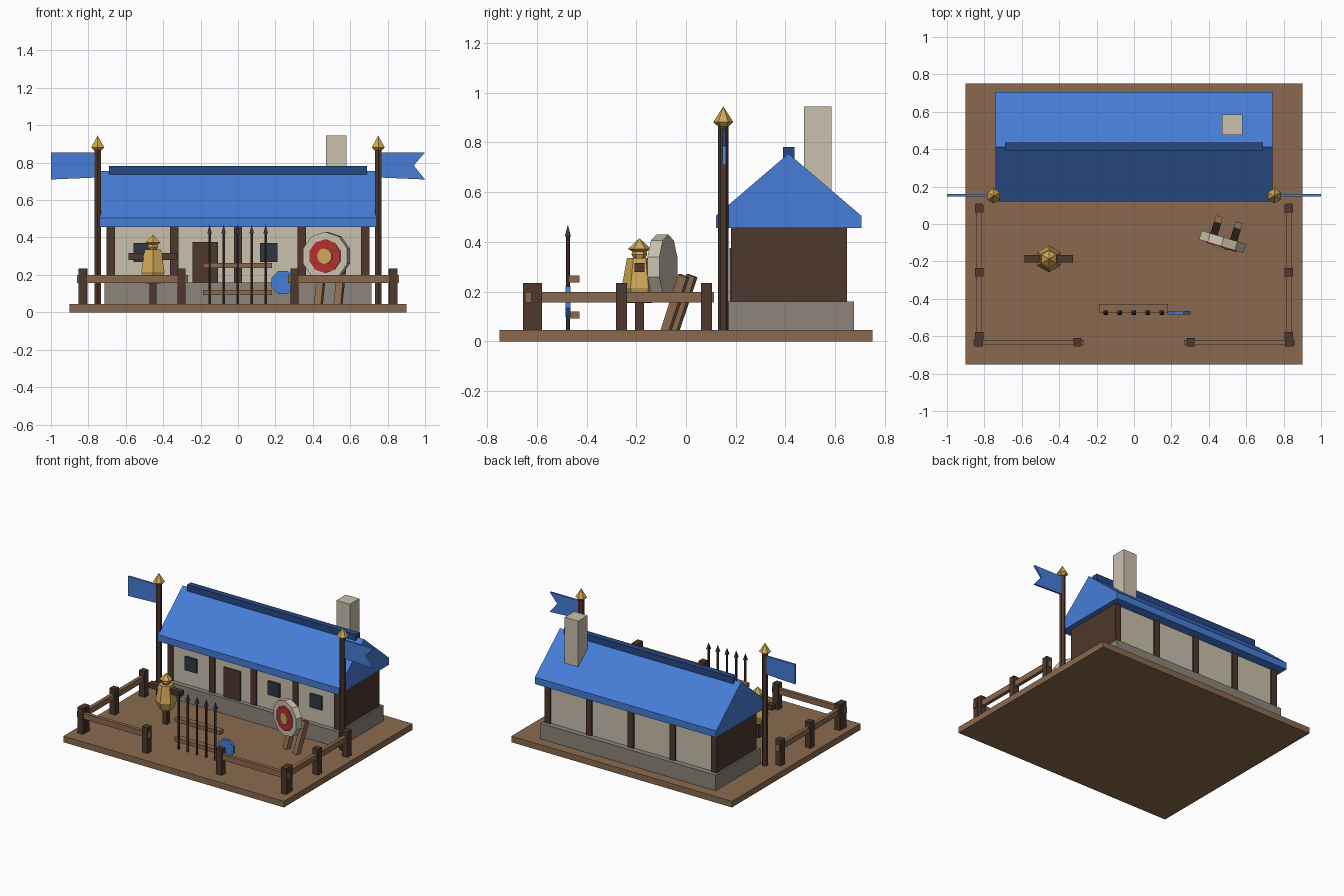
import bpy, bmesh, math
from mathutils import Matrix, Vector

if "Cube" in bpy.data.objects:
    bpy.data.objects.remove(bpy.data.objects["Cube"], do_unlink=True)


def material(name, *rgb):
    lin = [((c / 255 + 0.055) / 1.055) ** 2.4 for c in rgb] + [1]
    m = bpy.data.materials.new(name)
    m.use_nodes = True
    m.diffuse_color = lin
    m.node_tree.nodes["Principled BSDF"].inputs["Base Color"].default_value = lin
    return m


WOOD = material("light wood", 138, 106, 78)
TIMBER = material("dark timber", 78, 56, 45)
STONE = material("grey stone", 140, 133, 123)
PLASTER = material("pale plaster", 202, 193, 174)
BLUE = material("bright blue", 70, 125, 215)
NAVY = material("navy blue", 37, 72, 135)
GOLD = material("straw gold", 208, 168, 86)
RED = material("target red", 178, 50, 48)
SLATE = material("dark slate", 48, 55, 68)


def finish(bm, name, mat, matrix=None):
    bmesh.ops.recalc_face_normals(bm, faces=bm.faces)
    mesh = bpy.data.meshes.new(name)
    bm.to_mesh(mesh)
    bm.free()
    mesh.materials.append(mat)
    ob = bpy.data.objects.new(name, mesh)
    bpy.context.collection.objects.link(ob)
    if matrix is not None:
        ob.matrix_world = matrix
    return ob


def box(name, mat, x, y, z, matrix=None):
    """Box from three (low, high) ranges."""
    bm = bmesh.new()
    bmesh.ops.create_cube(bm, size=1)
    for v in bm.verts:
        v.co = [(a + b) / 2 + c * (b - a) for (a, b), c in zip((x, y, z), v.co)]
    return finish(bm, name, mat, matrix)


def span(c, size):
    return (c - size / 2, c + size / 2)


def lathe(name, mat, profile, sides, matrix):
    """Solid of stacked rings, profile is (radius, height); radius 0 is a tip."""
    bm = bmesh.new()
    rings = []
    for r, h in profile:
        angles = [math.tau * (i + 0.5) / sides for i in range(sides)]
        rings.append([bm.verts.new((r * math.cos(a), r * math.sin(a), h)) for a in angles]
                     if r else [bm.verts.new((0, 0, h))])
    for lo, hi in zip(rings, rings[1:]):
        for i in range(sides):
            j = (i + 1) % sides
            if len(hi) == 1:
                bm.faces.new((lo[i], lo[j], hi[0]))
            else:
                bm.faces.new((lo[i], lo[j], hi[j], hi[i]))
    for ring in (rings[0], rings[-1]):
        if len(ring) > 1:
            bm.faces.new(ring)
    return finish(bm, name, mat, matrix)


def prism(name, mat, outline, depth, matrix=None):
    """Extrude a list of points along a vector."""
    bm = bmesh.new()
    face = bm.faces.new([bm.verts.new(p) for p in outline])
    new = bmesh.ops.extrude_face_region(bm, geom=[face])["geom"]
    bmesh.ops.translate(bm, vec=depth, verts=[g for g in new if isinstance(g, bmesh.types.BMVert)])
    return finish(bm, name, mat, matrix)


def at(x, y, z=0):
    return Matrix.Translation((x, y, z))


G = 0.045  # ground level

# Yard and building body
box("ground_slab", WOOD, (-0.9, 0.9), (-0.75, 0.75), (0, G))
box("foundation", STONE, (-0.715, 0.715), (0.155, 0.675), (G, 0.16))
box("plaster_walls", PLASTER, (-0.69, 0.69), (0.19, 0.635), (0.16, 0.47))
for i in range(5):
    box("wall_frame", TIMBER, span(-0.68 + 0.34 * i, G), (0.18, 0.647), (0.16, 0.47))
box("door", TIMBER, span(-0.175, 0.135), (0.175, 0.2), (0.16, 0.375))
for x in (-0.51, 0.165, 0.51):
    box("window", SLATE, span(x, 0.095), (0.175, 0.2), (0.27, 0.37))

# Roof
prism("roof", BLUE, [(-0.74, y, z) for y, z in
                     ((0.12, 0.455), (0.705, 0.455), (0.705, 0.505), (0.412, 0.755), (0.12, 0.505))],
      (1.48, 0, 0))
box("ridge_cap", NAVY, (-0.69, 0.69), span(0.413, 0.045), (0.735, 0.782))
box("chimney", PLASTER, (0.47, 0.58), (0.475, 0.585), (0.55, 0.945))

# Flag poles and flags
for s in (-1, 1):
    lathe("flag_pole", TIMBER, [(0.021, G), (0.021, 0.88)], 6, at(s * 0.75, 0.15))
    lathe("pole_finial", GOLD, [(0.022, 0.865), (0.04, 0.882), (0, 0.945)], 6, at(s * 0.75, 0.15))
    tail = [(1.0, 0.855), (0.94, 0.785), (1.0, 0.71)] if s > 0 else [(1.0, 0.855), (1.0, 0.71)]
    prism("flag", BLUE, [(s * x, 0.146, z) for x, z in [(0.765, 0.72), (0.765, 0.855)] + tail],
          (0, 0.014, 0))

# Fence: side runs and the two front runs beside the gate
for s in (-1, 1):
    posts = [(s * 0.828, 0.083 - 0.342 * i) for i in range(3)]
    posts += [(s * 0.83, -0.632), (s * 0.302, -0.632)]
    for x, y in posts:
        box("fence_post", TIMBER, span(x, G), span(y, G), (G, 0.235))
    box("side_rail", WOOD, span(s * 0.828, 0.026), (-0.635, 0.112), (0.156, 0.198))
    box("front_rail", WOOD, span(s * 0.564, 0.596), span(-0.634, 0.026), (0.156, 0.198))

# Training dummy
dummy = at(-0.455, -0.187)
box("dummy_post", TIMBER, span(0, 0.036), span(0, 0.036), (G, 0.34), dummy)
lathe("dummy_body", GOLD, [(0.05, 0.155), (0.072, 0.215), (0.05, 0.335)], 6, dummy)
box("dummy_arms", TIMBER, span(0, 0.26), span(0, 0.04), (0.279, 0.316), dummy)
lathe("dummy_head", GOLD, [(0.022, 0.33), (0.032, 0.35), (0.025, 0.375)], 6, dummy)
lathe("dummy_hat", GOLD, [(0.03, 0.362), (0.046, 0.372), (0, 0.415)], 6, dummy)

# Archery target, turned slightly, on two leaning legs
target = at(0.473, -0.095) @ Matrix.Rotation(math.radians(-17), 4, "Z")
disc = target @ at(0, 0, 0.3) @ Matrix.Rotation(math.radians(90), 4, "X")
lathe("target_disc", PLASTER, [(0.13, -0.025), (0.13, 0.025)], 10, disc)
lathe("target_red_ring", RED, [(0.09, 0.02), (0.09, 0.031)], 10, disc)
lathe("target_bullseye", GOLD, [(0.042, 0.03), (0.042, 0.037)], 10, disc)
for x in (-0.055, 0.055):
    prism("target_leg", WOOD, [(x - 0.02, y, z) for y, z in
                               ((0.015, G), (0.05, G), (0.125, 0.258), (0.09, 0.27))],
          (0.04, 0, 0), target)

# Spear rack with a round shield leaning at its end
for z in (0.106, 0.25):
    box("rack_rail", WOOD, span(-0.003, 0.37), (-0.472, -0.428), span(z, 0.028))
for i in range(5):
    spot = at(-0.152 + 0.075 * i, -0.475)
    lathe("spear_shaft", TIMBER, [(0.008, G), (0.008, 0.43)], 6, spot)
    lathe("spear_tip", SLATE, [(0.017, 0.422), (0, 0.47)], 4, spot)
lathe("shield", BLUE, [(0.066, -0.01), (0.066, 0.01)], 8,
      at(0.24, -0.475, 0.16) @ Matrix.Rotation(math.radians(90), 4, "X"))
